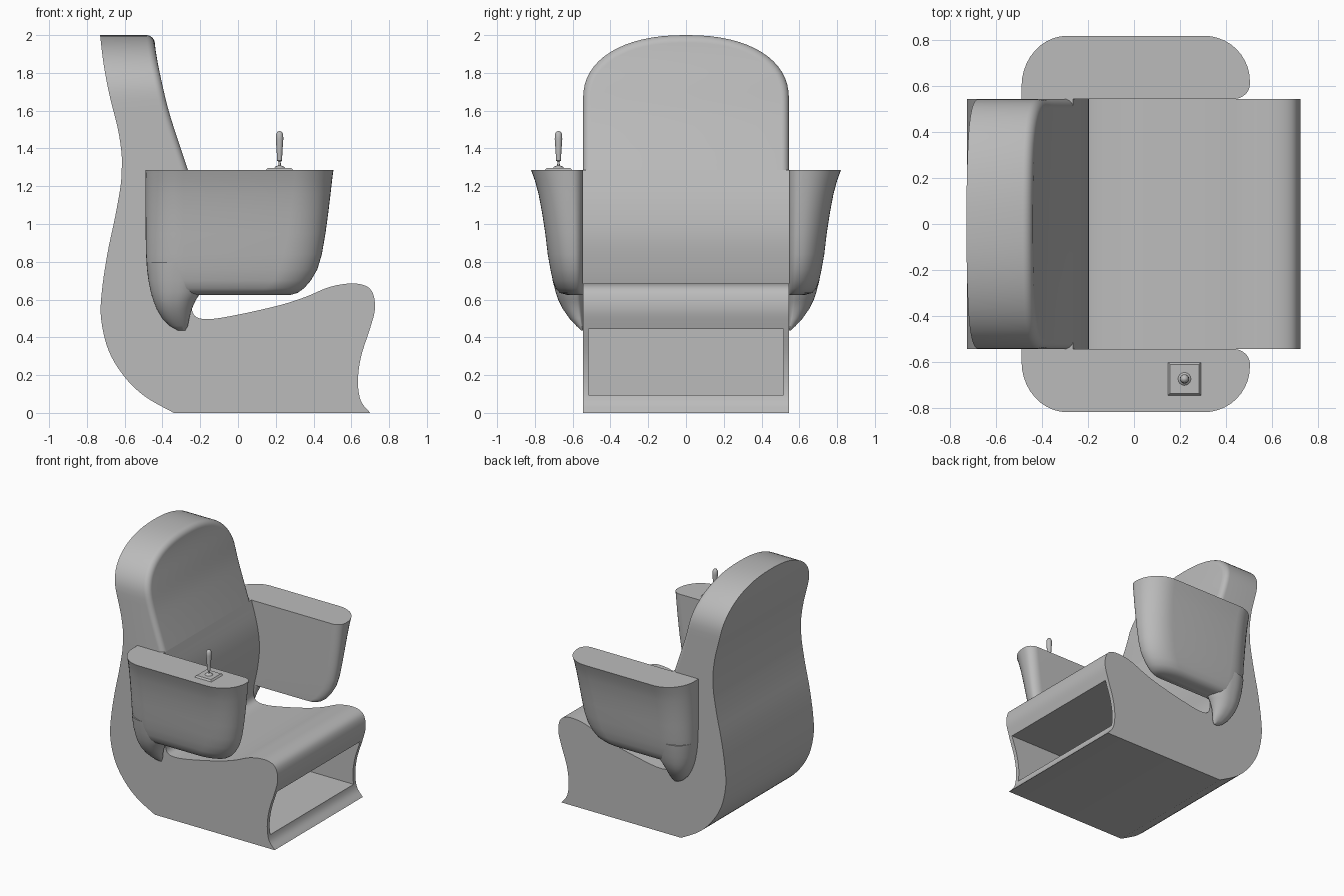
import bpy, bmesh
from math import sin, cos, pi
from mathutils import Vector

cube = bpy.data.objects.get("Cube")
if cube:
    bpy.data.objects.remove(cube, do_unlink=True)

grey = bpy.data.materials.new("seat grey")
grey.use_nodes = True
grey.diffuse_color = (0.5, 0.5, 0.5, 1)
grey.node_tree.nodes["Principled BSDF"].inputs["Base Color"].default_value = (0.5, 0.5, 0.5, 1)

HALF = 0.545      # half width of the seat
ARM_Z = 1.285     # height of the armrest tops


def finish(name, bm, angle=35):
    bmesh.ops.recalc_face_normals(bm, faces=bm.faces)
    mesh = bpy.data.meshes.new(name)
    bm.to_mesh(mesh)
    bm.free()
    mesh.materials.append(grey)
    obj = bpy.data.objects.new(name, mesh)
    bpy.context.collection.objects.link(obj)
    bpy.ops.object.select_all(action='DESELECT')
    obj.select_set(True)
    bpy.context.view_layer.objects.active = obj
    bpy.ops.object.shade_smooth_by_angle(angle=angle * pi / 180)
    return obj


def spline(pts, steps=5):
    """Smooth curve through the given points."""
    p = [Vector(q) for q in pts]
    p = [2 * p[0] - p[1]] + p + [2 * p[-1] - p[-2]]
    out = []
    for a, b, c, d in zip(p, p[1:], p[2:], p[3:]):
        for k in range(steps):
            t = k / steps
            out.append(0.5 * (2 * b + (c - a) * t + (2 * a - 5 * b + 4 * c - d) * t * t
                              + (3 * b - a - 3 * c + d) * t ** 3))
    return out + [p[-2]]


def x_at(curve, z):
    """x on a rising curve at height z."""
    for a, b in zip(curve, curve[1:]):
        if z <= b.y:
            return a.x + (b.x - a.x) * (z - a.y) / (b.y - a.y)
    return curve[-1].x


def loft(bm, rings, closed=True):
    n = len(rings[0])
    for a, b in zip(rings, rings[1:]):
        for i in range(n if closed else n - 1):
            j = (i + 1) % n
            bm.faces.new((a[i], a[j], b[j], b[i]))


# Side curves of the chair, as (x, z)
rear = spline([(-.34, 0), (-.49, .085), (-.6, .19), (-.685, .33), (-.725, .5), (-.72, .65),
               (-.69, .85), (-.65, 1.04), (-.622, 1.2), (-.616, ARM_Z), (-.615, 1.36),
               (-.635, 1.5), (-.68, 1.68), (-.712, 1.85), (-.73, 2)])
seat_front = spline([(.7, 0), (.65, .065), (.635, .17), (.652, .3), (.7, .45), (.725, .55),
                     (.713, .635), (.67, .675), (.59, .685), (.48, .665), (.36, .615),
                     (.22, .57), (0, .52), (-.15, .497), (-.23, .515), (-.245, .6),
                     (-.215, .75), (-.195, .93), (-.215, 1.1), (-.265, ARM_Z)])
head_front = spline([(-.265, ARM_Z), (-.32, 1.45), (-.37, 1.61), (-.41, 1.78), (-.433, 1.9), (-.445, 2)])

# Seat base: side profile pushed across the width
outline = seat_front + [p for p in reversed(rear) if p.y < ARM_Z + 1e-4]
bm = bmesh.new()
sides = [[bm.verts.new((p.x, y, p.y)) for p in outline] for y in (-HALF, HALF)]
loft(bm, sides)
for s in sides:
    bm.faces.new(s)
base = finish("seat_base", bm)

# Storage hollow in the front of the base
bpy.ops.mesh.primitive_cube_add(size=1, location=(.4, 0, .27))
cutter = bpy.context.object
cutter.name = "hollow_cutter"
cutter.scale = (1, 1.03, .35)
cutter.hide_render = True
cutter.data.materials.append(grey)
cut = base.modifiers.new("hollow", 'BOOLEAN')
cut.operation = 'DIFFERENCE'
cut.object = cutter
bpy.ops.object.select_all(action='DESELECT')
base.select_set(True)
bpy.context.view_layer.objects.active = base
bpy.ops.object.modifier_apply(modifier="hollow")
bpy.data.objects.remove(cutter, do_unlink=True)
bpy.ops.object.shade_smooth_by_angle(angle=35 * pi / 180)

# Backrest: arched outline with a rounded front rim
SPRING, POWER, RIM, ARC = 1.66, 2 / 2.25, .04, 32
arch = [Vector((-HALF, ARM_Z + (SPRING - ARM_Z) * k / 8)) for k in range(8)]
for k in range(ARC + 1):
    c, s = cos(pi * k / ARC), sin(pi * k / ARC)
    arch.append(Vector((-HALF * abs(c) ** POWER * (1 if c > 0 else -1),
                        SPRING + (2 - SPRING) * max(s, 0) ** POWER)))
arch += [Vector((-p.x, p.y)) for p in reversed(arch[:8])]
inward = []
for i, p in enumerate(arch):
    t = arch[min(i + 1, len(arch) - 1)] - arch[max(i - 1, 0)]
    inward.append(Vector((t.y, -t.x)).normalized())

bm = bmesh.new()
rings = [[bm.verts.new((x_at(rear, p.y), p.x, p.y)) for p in arch]]
for k in range(7):
    a = pi / 2 * k / 6
    ring = []
    for p, n in zip(arch, inward):
        q = p + n * RIM * (1 - cos(a))
        ring.append(bm.verts.new((x_at(head_front, q.y) - RIM * (1 - sin(a)), q.x, q.y)))
    rings.append(ring)
loft(bm, rings, closed=False)
for ring in (rings[0], rings[-1]):
    last = len(ring) - 1
    for i in range(len(ring) // 2):
        corners = [ring[i], ring[i + 1], ring[last - i - 1], ring[last - i]]
        bm.faces.new(list(dict.fromkeys(corners)))
finish("backrest", bm)


# Armrests: stacked sections (z, back x, front x, outer y)
def section(bm, z, xb, xf, yo, side):
    d = yo - HALF
    rx = min(.2, .45 * (xf - xb))
    rin = min(.07, .3 * (xf - xb))
    pts = [(xb, HALF)]
    for cx, cy, ax, ay, start in ((xb + rx, yo - .8 * d, rx, .8 * d, pi),
                                  (xf - rx, yo - .72 * d, rx, .72 * d, pi / 2),
                                  (xf - rin, HALF + .24 * d, rin, .24 * d, 0)):
        for k in range(11):
            a = start - pi / 2 * k / 10
            pts.append((cx + ax * cos(a), cy + ay * sin(a)))
    return [bm.verts.new((x, y * side, z)) for x, y in pts]


pod = [(ARM_Z, -.49, .505, .82), (1.23, -.49, .498, .8), (1.16, -.49, .49, .781),
       (1.06, -.49, .478, .762), (.95, -.489, .463, .745), (.84, -.487, .444, .732),
       (.76, -.482, .42, .718), (.7, -.474, .385, .705), (.66, -.466, .35, .69),
       (.635, -.46, .315, .668), (.625, -.45, .28, .63)]
foot = [(.8, -.483, -.17, .722), (.7, -.474, -.18, .706), (.64, -.462, -.195, .69),
        (.6, -.45, -.222, .677), (.55, -.43, -.245, .652), (.5, -.4, -.258, .617),
        (.46, -.36, -.266, .58), (.435, -.315, -.28, .553)]
for side, label in ((1, "left"), (-1, "right")):
    for part, rows in (("armrest", pod), ("armrest_foot", foot)):
        bm = bmesh.new()
        rings = [section(bm, *row, side) for row in rows]
        loft(bm, rings)
        bm.faces.new(rings[0])
        bm.faces.new(rings[-1])
        finish(f"{label}_{part}", bm, 45)

# Control stick on the right armrest
STICK = (.22, -.675)
bm = bmesh.new()
bmesh.ops.create_cube(bm, size=1)
for v in bm.verts:
    w = .145 if v.co.z < 0 else .125
    v.co = (STICK[0] + v.co.x * w, STICK[1] + v.co.y * w, ARM_Z + (.012 if v.co.z > 0 else 0))
finish("stick_plate", bm)

bm = bmesh.new()
rings = []
for r, z in ((.03, 1.295), (.022, 1.304), (.007, 1.31), (.006, 1.33), (.013, 1.335),
             (.015, 1.38), (.02, 1.45), (.019, 1.475), (.012, 1.488), (.003, 1.492)):
    rings.append([bm.verts.new((STICK[0] + r * cos(k * pi / 8), STICK[1] + r * sin(k * pi / 8), z))
                  for k in range(16)])
loft(bm, rings)
bm.faces.new(rings[0])
bm.faces.new(rings[-1])
finish("control_stick", bm, 50)
